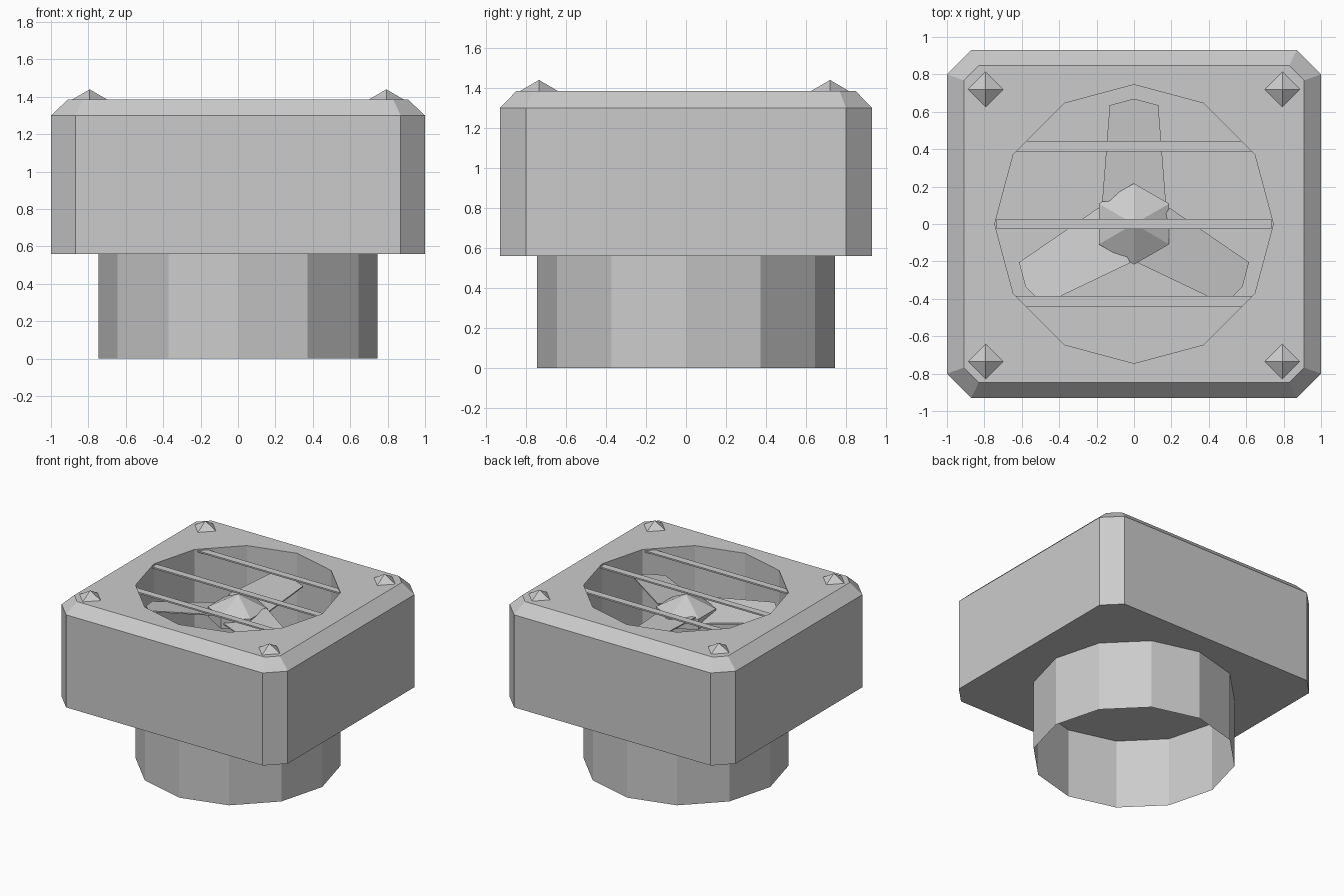
import bpy, bmesh, math
from mathutils import Matrix, Vector

if "Cube" in bpy.data.objects:
    bpy.data.objects.remove(bpy.data.objects["Cube"], do_unlink=True)

grey = bpy.data.materials.new("plain_grey")
grey.use_nodes = True
COLOUR = (0.6, 0.6, 0.6, 1)
grey.diffuse_color = COLOUR
grey.node_tree.nodes["Principled BSDF"].inputs["Base Color"].default_value = COLOUR

BASE, SHOULDER, TOP = 0.56, 1.30, 1.385
RADIUS = 0.745


def finish(name, bm, closed=True):
    if closed:
        bmesh.ops.recalc_face_normals(bm, faces=bm.faces)
    mesh = bpy.data.meshes.new(name)
    bm.to_mesh(mesh)
    bm.free()
    mesh.materials.append(grey)
    obj = bpy.data.objects.new(name, mesh)
    bpy.context.collection.objects.link(obj)
    return obj


def ring(bm, outline, z):
    return [bm.verts.new((x, y, z)) for x, y in outline]


def bridge(bm, low, high):
    n = len(low)
    for i in range(n):
        j = (i + 1) % n
        bm.faces.new((low[i], low[j], high[j], high[i]))


def chamfered(hx, hy, c):
    """Rectangle outline with cut corners."""
    return [(hx, c - hy), (hx, hy - c), (hx - c, hy), (c - hx, hy),
            (-hx, hy - c), (-hx, c - hy), (c - hx, -hy), (hx - c, -hy)]


def polygon(n, r, turn=0.0):
    return [(r * math.cos(turn + math.tau * i / n),
             r * math.sin(turn + math.tau * i / n)) for i in range(n)]


def plate(name, points, thickness, matrix=None):
    """Thin slab hanging below the given top points."""
    bm = bmesh.new()
    high = [bm.verts.new(p) for p in points]
    low = [bm.verts.new(Vector(p) - Vector((0, 0, thickness))) for p in points]
    bridge(bm, low, high)
    bm.faces.new(high)
    bm.faces.new(low[::-1])
    if matrix:
        bm.transform(matrix)
    return finish(name, bm)


# Housing: cut-corner box, sloped shoulder, twelve-sided well
bm = bmesh.new()
bottom = ring(bm, chamfered(1, 0.93, 0.13), BASE)
side = ring(bm, chamfered(1, 0.93, 0.13), SHOULDER)
rim = ring(bm, chamfered(0.91, 0.848, 0.08), TOP)
bridge(bm, bottom, side)
bridge(bm, side, rim)
bm.faces.new(bottom[::-1])
well_top = ring(bm, polygon(12, RADIUS), TOP)
well_low = ring(bm, polygon(12, RADIUS), BASE + 0.004)
bridge(bm, well_top, well_low)
bm.faces.new(well_low)
edges = [bm.edges.get((r[i], r[(i + 1) % len(r)]))
         for r in (rim, well_top) for i in range(len(r))]
bmesh.ops.triangle_fill(bm, edges=edges, use_beauty=True, normal=(0, 0, 1))
finish("housing", bm)

# Duct: open thin-walled collar below the housing
bm = bmesh.new()
bridge(bm, ring(bm, polygon(12, RADIUS), 0), ring(bm, polygon(12, RADIUS), BASE))
finish("duct_collar", bm, closed=False)

# Guard bars across the well, ends following the rim
rim_points = polygon(12, RADIUS)


def rim_x(y):
    """Half width of the well at this y."""
    for (x0, y0), (x1, y1) in zip(rim_points[:3], rim_points[1:4]):
        if y0 <= abs(y) <= y1 + 1e-6:
            return x0 + (x1 - x0) * (abs(y) - y0) / (y1 - y0)


for label, y in (("back", 0.415), ("middle", 0.0), ("front", -0.412)):
    a, b = y - 0.028, y + 0.028
    outline = [(-rim_x(a), a), (rim_x(a), a), (rim_x(b), b), (-rim_x(b), b)]
    plate(label + "_guard_bar", [(x, yy, 1.374) for x, yy in outline], 0.012)

# Fan hub: hexagonal prism with pointed cap
bm = bmesh.new()
hexagon = polygon(6, 0.217, math.pi / 2)
low = ring(bm, hexagon, 1.15)
high = ring(bm, hexagon, 1.235)
bridge(bm, low, high)
bm.faces.new(low[::-1])
apex = bm.verts.new((0, 0, 1.345))
for i in range(6):
    bm.faces.new((high[i], high[(i + 1) % 6], apex))
finish("fan_hub", bm)

# Three pitched fan blades
half = [(0.17, 0.12), (0.13, 0.635)]
blade = half + [(0, 0.67)] + [(-x, y) for x, y in reversed(half)]
for i in range(3):
    plate(f"fan_blade_{i + 1}", [(x, y, 1.222 - 0.17 * x) for x, y in blade],
          0.01, Matrix.Rotation(math.tau * i / 3, 4, "Z"))

# Corner screws: low four-sided pyramids
for sx, across in ((1, "left"), (-1, "right")):
    for y, along in ((0.72, "back"), (-0.735, "front")):
        bm = bmesh.new()
        foot = ring(bm, polygon(4, 0.094), TOP)
        tip = bm.verts.new((0, 0, 1.44))
        for i in range(4):
            bm.faces.new((foot[i], foot[(i + 1) % 4], tip))
        bm.faces.new(foot[::-1])
        bm.transform(Matrix.Translation((sx * 0.793, y, 0)))
        finish(f"{along}_{across}_screw", bm)
